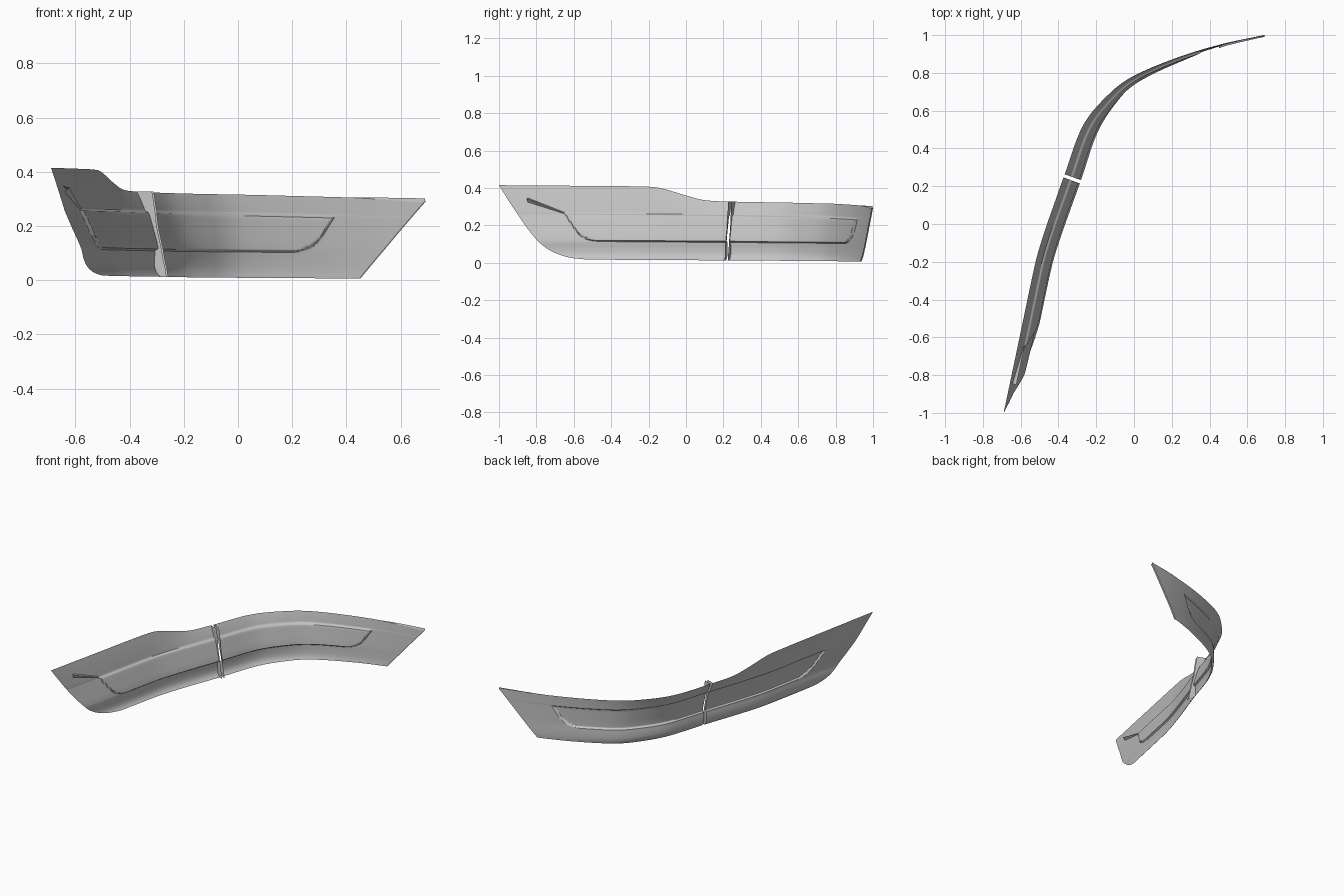
import bpy, bmesh, math
from mathutils import Vector

cube = bpy.data.objects.get("Cube")
if cube:
    bpy.data.objects.remove(cube)

mat = bpy.data.materials.new("plain_grey")
mat.use_nodes = True
GREY = (0.55, 0.55, 0.55, 1)
mat.diffuse_color = GREY
mat.node_tree.nodes["Principled BSDF"].inputs["Base Color"].default_value = GREY


def lerp(a, b, t):
    return a + (b - a) * t


def spline(rows, t):
    """Smooth curve through rows of (key, values...)."""
    t = min(max(t, rows[0][0]), rows[-1][0])
    i = 0
    while i < len(rows) - 2 and t > rows[i + 1][0]:
        i += 1
    a, b = rows[i], rows[i + 1]
    p, q = rows[max(i - 1, 0)], rows[min(i + 2, len(rows) - 1)]
    h = b[0] - a[0]
    u = (t - a[0]) / h
    out = []
    for k in range(1, len(a)):
        m0 = (b[k] - p[k]) / (b[0] - p[0]) * h
        m1 = (q[k] - a[k]) / (q[0] - a[0]) * h
        d = a[k] - b[k]
        out.append(a[k] + u * (m0 + u * (-3 * d - 2 * m0 - m1 + u * (2 * d + m0 + m1))))
    return out


# Upper edge: x, y, height, amount of lean
edge = [(-.69, -1, .415, .8), (-.61, -.62, .412, 1), (-.53, -.24, .408, 1),
        (-.505, -.14, .4, 1), (-.46, 0, .36, 1), (-.425, .1, .335, 1),
        (-.37, .255, .327, 1), (-.265, .53, .322, .9), (-.12, .7, .318, .6),
        (0, .785, .316, .4), (.24, .885, .31, .2), (.475, .955, .303, .08), (.69, 1, .292, .02)]
path, run = [], 0
for i, p in enumerate(edge):
    if i:
        run += math.dist(p[:2], edge[i - 1][:2])
    path.append((run, *p))
LENGTH = run
GAP = path[6][0]

# Slanted front end: height -> distance along the panel
front_end = [(.02, .5), (.03, .4), (.07, .29), (.14, .205), (.27, .1), (.415, 0)]
# Cross-section lean below the pane top, and depth of the joint flange
lean = [(.01, .095), (.025, .08), (.045, .071), (.075, .069), (.12, .071), (.2, .05), (.26, .032)]
flange_depth = [(.01, .025), (.04, .04), (.07, .036), (.12, .025), (.2, .028), (.27, .042), (.33, .06)]


def bottom(s):
    return lerp(.02, .005, s / LENGTH)


def pane_low(s):
    return lerp(.117, .099, s / LENGTH)


def pane_top(s):
    return lerp(.265, .228, (s / LENGTH) ** 2)


def pane_step(s, z):
    """Inset of the rounded pane, 0 outside to full inside."""
    r = .06
    low = z - pane_low(s)
    front = (s - .36 - (.265 - z) * .75) * .8
    back = (LENGTH - .345 - (.23 - z) * .7 - s) * .8
    end = min(front, back)
    d = r - math.hypot(max(r - low, 0), max(r - end, 0))
    d = min(d, pane_top(s) - z)
    u = min(max(d / .009, 0), 1)
    return .012 * u * u * (3 - 2 * u)


def surface(s, z, out=0):
    """Point on the panel, pushed toward the hollow side by out."""
    x, y, top, k = spline(path, s)
    a, b = spline(path, s - .01), spline(path, s + .01)
    t = Vector((b[0] - a[0], b[1] - a[1])).normalized()
    pt = pane_top(s)
    if z > pt:
        u = min((z - pt) / (top - pt), 1)
        off = lean[-1][1] * (1 - u) * (1 + .2 * u)
    else:
        off = spline(lean, z)[0]
    off = off * k + pane_step(s, z) + out
    return Vector((x + t.y * off, y - t.x * off, z))


def row_height(s, v):
    """Rows follow the pane borders so that its step stays crisp."""
    lo, hi = pane_low(s), pane_top(s)
    knots = [(0, bottom(s)), (.3, lo), (.4, lo + .012), (.62, hi - .01),
             (.7, hi), (1, spline(path, s)[2])]
    for (a, za), (b, zb) in zip(knots, knots[1:]):
        if v <= b:
            return lerp(za, zb, (v - a) / (b - a))
    return knots[-1][1]


def grid_object(name, rows):
    bm = bmesh.new()
    vs = [[bm.verts.new(p) for p in row] for row in rows]
    for a, b in zip(vs, vs[1:]):
        for i in range(len(a) - 1):
            bm.faces.new((a[i], b[i], b[i + 1], a[i + 1]))
    bmesh.ops.remove_doubles(bm, verts=bm.verts, dist=1e-5)
    me = bpy.data.meshes.new(name)
    bm.to_mesh(me)
    bm.free()
    ob = bpy.data.objects.new(name, me)
    bpy.context.collection.objects.link(ob)
    me.materials.append(mat)
    bpy.ops.object.select_all(action='DESELECT')
    ob.select_set(True)
    bpy.context.view_layer.objects.active = ob
    bpy.ops.object.shade_smooth_by_angle(angle=math.radians(35))
    return ob


ROWS = 50


def start(v):
    return spline(front_end, row_height(0, v))[0]


def finish(v):
    z = row_height(LENGTH, v)
    return LENGTH - .25 * (1 - (z - .005) / .287)


def panel(name, begin, end, columns):
    rows = []
    for j in range(ROWS + 1):
        v = j / ROWS
        row = []
        for i in range(columns + 1):
            s = lerp(begin(v), end(v), i / columns)
            row.append(surface(s, row_height(s, v)))
        rows.append(row)
    return grid_object(name, rows)


# Two curved panels with a narrow joint between them
SIDES = (("front", GAP - .009), ("rear", GAP + .009))
panel("front_panel", start, lambda v: SIDES[0][1], 180)
panel("rear_panel", lambda v: SIDES[1][1], finish, 190)

# Flanges turned inward along the joint
for side, s in SIDES:
    base, lip = [], []
    for j in range(ROWS + 1):
        z = row_height(s, j / ROWS)
        base.append(surface(s, z))
        lip.append(surface(s, z, spline(flange_depth, z)[0] - pane_step(s, z)))
    grid_object(side + "_joint_flange", [base, lip])

# Narrow wedge-shaped rib rising from the pane's front corner
upper, ridge, lower = [], [], []
for i in range(13):
    u = i / 12
    s, z = lerp(.365, .16, u), lerp(.266, .343, u)
    upper.append(surface(s, z + .004))
    ridge.append(surface(s, z, .004 + .016 * u))
    lower.append(surface(s, z - .004 - .014 * u))
grid_object("corner_rib", [upper, ridge, lower])

# Thin turned lips on the rear end and the top of the tip
base, lip = [], []
for j in range(ROWS + 1):
    s = finish(j / ROWS)
    p = surface(s, row_height(s, j / ROWS))
    base.append(p)
    lip.append(p + Vector((.004, -.008, 0)))
grid_object("rear_end_lip", [base, lip])

base, lip = [], []
for i in range(17):
    u = i / 16
    s = lerp(LENGTH - .28, LENGTH, u)
    p = surface(s, row_height(s, 1))
    base.append(p + Vector((0, 0, .01 * u)))
    lip.append(p + Vector((0, -.004, -.006 * u)))
grid_object("rear_top_lip", [base, lip])
